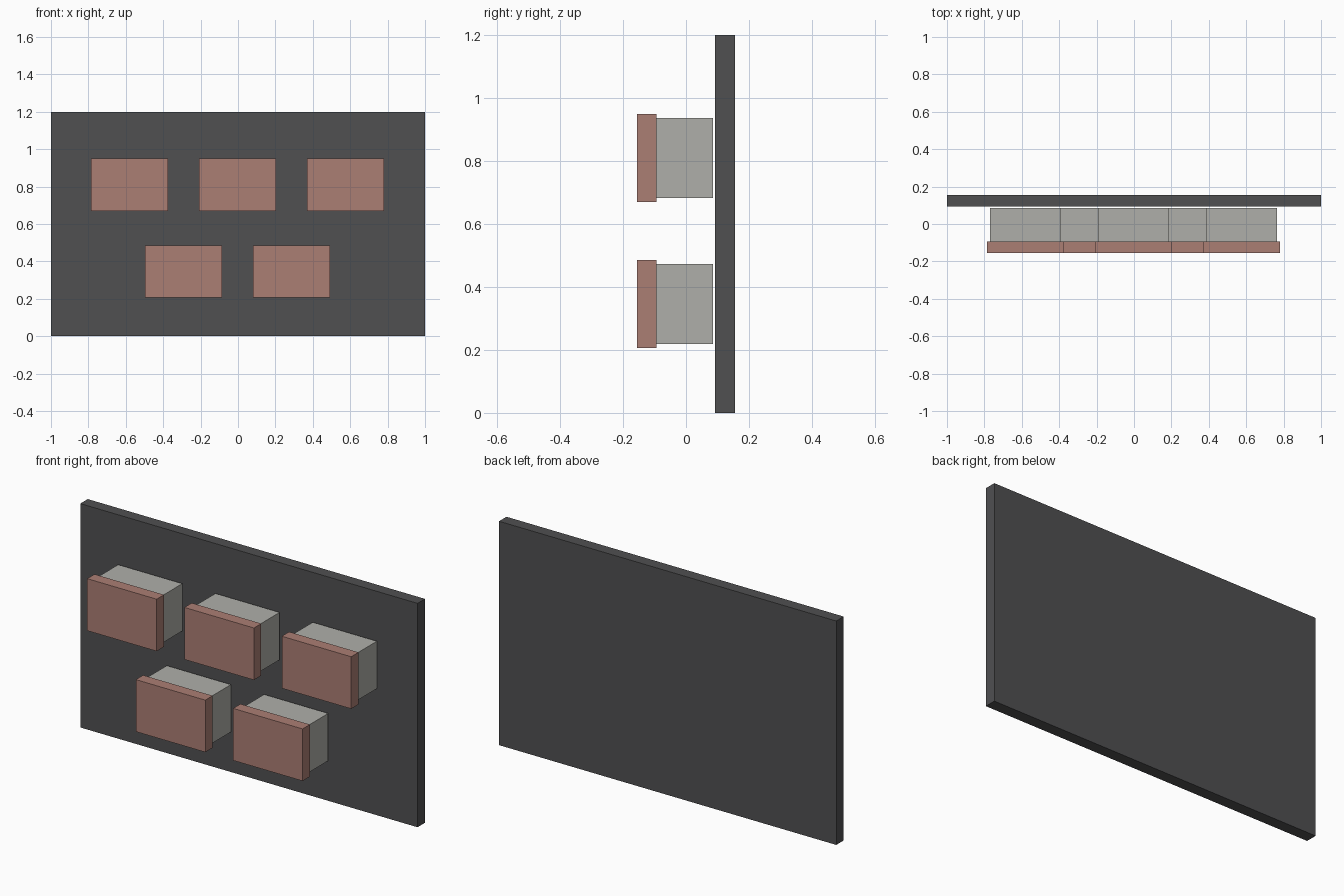
import bpy

if "Cube" in bpy.data.objects:
    bpy.data.objects.remove(bpy.data.objects["Cube"])


def material(name, color):
    m = bpy.data.materials.new(name)
    m.diffuse_color = (*color, 1)
    m.use_nodes = True
    m.node_tree.nodes["Principled BSDF"].inputs["Base Color"].default_value = m.diffuse_color
    return m


def box(name, center, size, mat):
    bpy.ops.mesh.primitive_cube_add(size=1, location=center)
    ob = bpy.context.object
    ob.name = name
    ob.scale = size
    bpy.ops.object.transform_apply(location=False, rotation=False, scale=True)
    ob.data.materials.append(mat)
    return ob


dark = material("dark_grey", (0.08, 0.08, 0.083))
clay = material("clay_red", (0.41, 0.21, 0.175))
pale = material("pale_grey", (0.43, 0.43, 0.40))

# Back panel
box("back_panel", (0, 0.124, 0.6), (2, 0.063, 1.2), dark)

# Two staggered rows of blocks, each with a wider front plate
SPACING = 0.577
rows = {"upper": (0.81, (-1, 0, 1)), "lower": (0.346, (-0.5, 0.5))}
for row, (z, columns) in rows.items():
    for i, c in enumerate(columns, 1):
        x = c * SPACING - 0.003
        box(f"{row}_block_{i}", (x, -0.004, z), (0.38, 0.178, 0.254), pale)
        box(f"{row}_front_plate_{i}", (x, -0.124, z), (0.412, 0.062, 0.279), clay)
